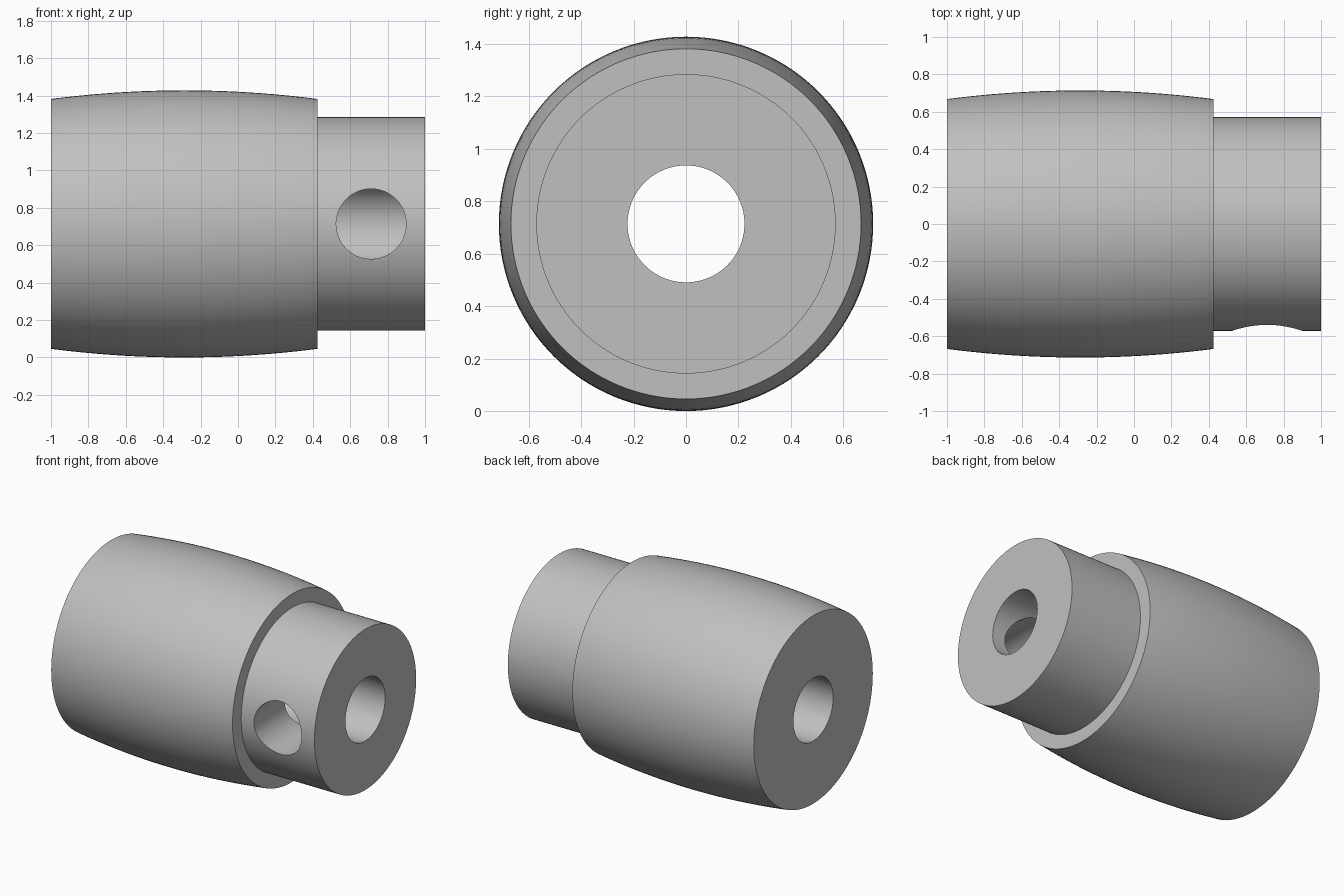
import bpy, bmesh, math
from mathutils import Matrix, Vector

cube = bpy.data.objects.get("Cube")
if cube:
    bpy.data.objects.remove(cube, do_unlink=True)

AXIS_Z = 0.714      # height of the central axis
END_R, BELLY_R = 0.668, 0.714
NECK_R, BORE_R = 0.571, 0.223
LEFT, SHOULDER, RIGHT = -1.0, 0.425, 1.0
SEGMENTS = 128

grey = bpy.data.materials.new("plain_grey")
grey.use_nodes = True
colour = (0.53, 0.53, 0.53, 1)
grey.diffuse_color = colour
grey.node_tree.nodes["Principled BSDF"].inputs["Base Color"].default_value = colour


def finish(bm, name):
    bmesh.ops.recalc_face_normals(bm, faces=bm.faces)
    mesh = bpy.data.meshes.new(name)
    bm.to_mesh(mesh)
    bm.free()
    mesh.materials.append(grey)
    obj = bpy.data.objects.new(name, mesh)
    bpy.context.collection.objects.link(obj)
    return obj


# Profile: barrel curve, shoulder, neck, then back along the bore
middle, half = (LEFT + SHOULDER) / 2, (SHOULDER - LEFT) / 2
profile = []
for i in range(25):
    t = -1 + 2 * i / 24
    profile.append((middle + half * t, BELLY_R - (BELLY_R - END_R) * t * t))
profile += [(SHOULDER, NECK_R), (RIGHT, NECK_R), (RIGHT, BORE_R), (LEFT, BORE_R)]

# Spin the closed profile around the x axis
bm = bmesh.new()
verts = [bm.verts.new((x, 0, AXIS_Z + r)) for x, r in profile]
edges = [bm.edges.new((a, b)) for a, b in zip(verts, verts[1:] + verts[:1])]
bmesh.ops.spin(bm, geom=verts + edges, cent=(0, 0, AXIS_Z), axis=(1, 0, 0),
               angle=math.tau, steps=SEGMENTS, use_duplicate=False)
bmesh.ops.remove_doubles(bm, verts=bm.verts, dist=0.0001)
body = finish(bm, "barrel_with_neck")

# Cross hole drilled from the front of the neck into the bore
bm = bmesh.new()
bmesh.ops.create_cone(bm, cap_ends=True, segments=96, radius1=0.187, radius2=0.187, depth=0.9,
                      matrix=Matrix.Translation(Vector((0.712, -0.45, AXIS_Z)))
                      @ Matrix.Rotation(math.pi / 2, 4, "X"))
drill = finish(bm, "cross_hole_cutter")
drill.hide_render = True
drill.hide_viewport = False

cut = body.modifiers.new("cross_hole", "BOOLEAN")
cut.operation = "DIFFERENCE"
cut.solver = "EXACT"
cut.object = drill

bpy.ops.object.select_all(action="DESELECT")
bpy.context.view_layer.objects.active = body
body.select_set(True)
bpy.ops.object.modifier_apply(modifier=cut.name)
bpy.data.objects.remove(drill, do_unlink=True)
bpy.ops.object.shade_smooth_by_angle(angle=math.radians(30))
